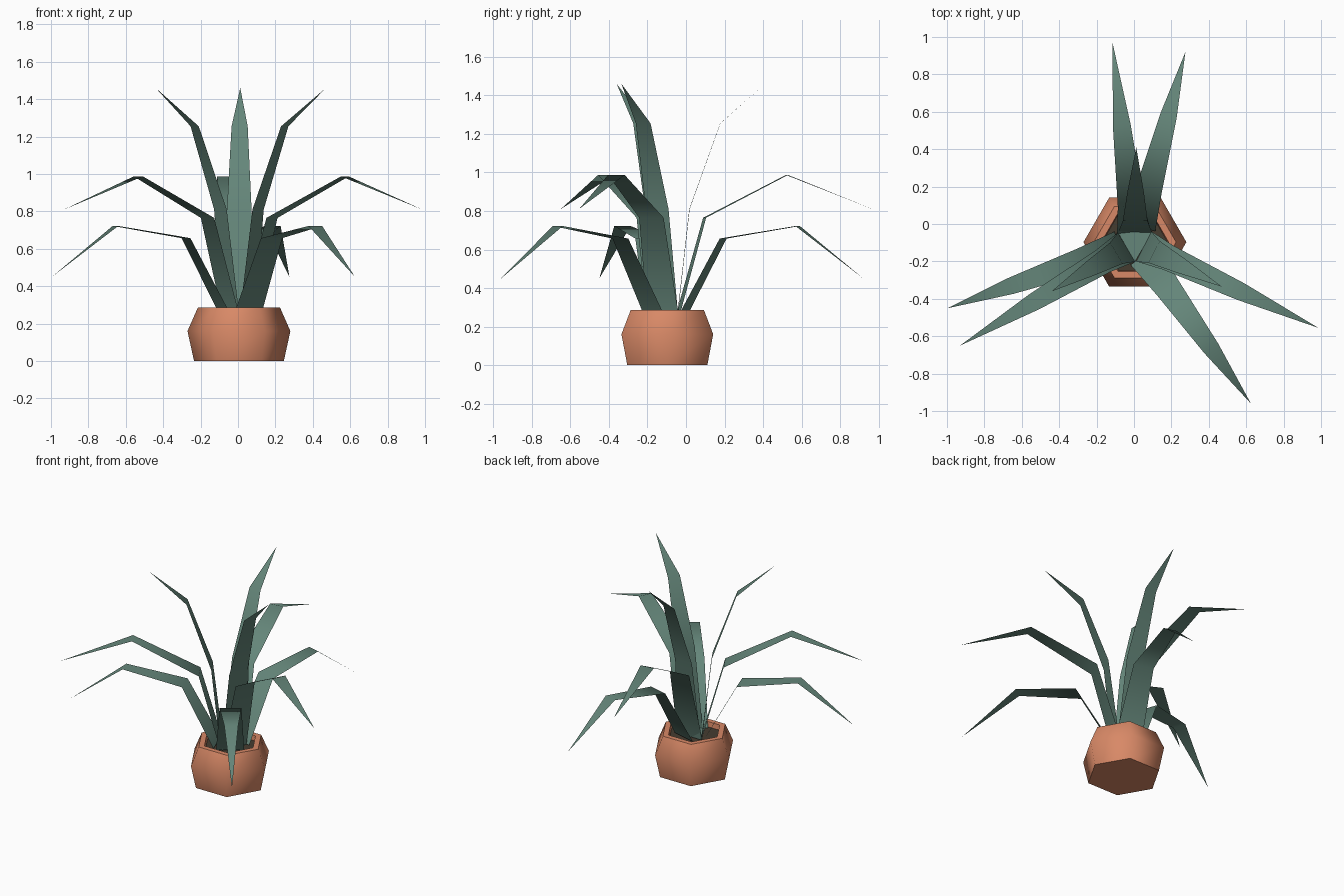
import bpy, bmesh, math
from mathutils import Vector

if "Cube" in bpy.data.objects:
    bpy.data.objects.remove(bpy.data.objects["Cube"])

CX, CY = 0.005, -0.097  # plant axis


def material(name, rgb):
    m = bpy.data.materials.new(name)
    m.diffuse_color = (*rgb, 1)
    m.use_nodes = True
    m.node_tree.nodes["Principled BSDF"].inputs["Base Color"].default_value = m.diffuse_color
    return m


TERRACOTTA = material("terracotta", (0.69, 0.25, 0.135))
LEAF = material("leaf green", (0.13, 0.24, 0.195))
SOIL = material("dark soil", (0.06, 0.045, 0.03))


def finish(name, bm, mat, angle):
    mesh = bpy.data.meshes.new(name)
    bm.to_mesh(mesh)
    bm.free()
    mesh.materials.append(mat)
    ob = bpy.data.objects.new(name, mesh)
    bpy.context.collection.objects.link(ob)
    bpy.ops.object.select_all(action='DESELECT')
    ob.select_set(True)
    bpy.context.view_layer.objects.active = ob
    bpy.ops.object.shade_smooth_by_angle(angle=math.radians(angle))
    return ob


def hexagon(bm, r, z):
    return [bm.verts.new((CX + r * math.cos(i * math.pi / 3),
                          CY + r * math.sin(i * math.pi / 3), z)) for i in range(6)]


# Pot: hexagonal rings from the base up over the rim and down inside
bm = bmesh.new()
rings = [hexagon(bm, r, z) for r, z in
         [(0.24, 0), (0.275, 0.16), (0.22, 0.285), (0.18, 0.285), (0.175, 0.25)]]
bm.faces.new(rings[0][::-1])
for a, b in zip(rings, rings[1:]):
    for i in range(6):
        j = (i + 1) % 6
        bm.faces.new((a[i], a[j], b[j], b[i]))
finish("pot", bm, TERRACOTTA, 62)

# Soil
bm = bmesh.new()
bm.faces.new(hexagon(bm, 0.177, 0.25))
finish("soil", bm, SOIL, 30)


# Leaf: a thin sheet bent outward along (distance, height, half width), ending in a point
def leaf(name, tip, tip_z, profile):
    axis = Vector((CX, CY, 0))
    out = Vector((*tip, 0)) - axis
    out.normalize()
    side = Vector((-out.y, out.x, 0))
    bm = bmesh.new()
    rows = []
    for r, z, w in profile:
        mid = axis + out * r + Vector((0, 0, z))
        rows.append([bm.verts.new(mid - side * w), bm.verts.new(mid + side * w)])
    for (a, b), (c, d) in zip(rows, rows[1:]):
        bm.faces.new((b, a, c, d))
    bm.faces.new((rows[-1][1], rows[-1][0], bm.verts.new((*tip, tip_z))))
    finish(name, bm, LEAF, 60)


tiers = {
    "upper": (1.46, [(0.053, 0.26, 0.09), (0.115, 0.81, 0.066), (0.275, 1.255, 0.043)],
              [(-0.44, -0.36), (0.47, -0.335), (0.012, 0.41)]),
    "middle": (0.81, [(0.055, 0.26, 0.09), (0.195, 0.765, 0.07), (0.625, 0.987, 0.048)],
               [(-0.93, -0.65), (0.985, -0.555), (-0.115, 0.97)]),
    "lower": (0.45, [(0.085, 0.26, 0.09), (0.30, 0.657, 0.07), (0.70, 0.722, 0.045)],
              [(-0.995, -0.45), (0.625, -0.96), (0.275, 0.92)]),
}
for tier, (tip_z, profile, tips) in tiers.items():
    for n, tip in enumerate(tips):
        leaf(f"{tier}_leaf_{n + 1}", tip, tip_z, profile)

# Leaf heart: triangle closing the middle between the upper leaves
bm = bmesh.new()
bm.faces.new([bm.verts.new((CX + 0.106 * math.cos(a), CY + 0.106 * math.sin(a), 0.262))
              for a in (math.radians(d) for d in (30, 150, 270))])
finish("leaf_heart", bm, LEAF, 30)
